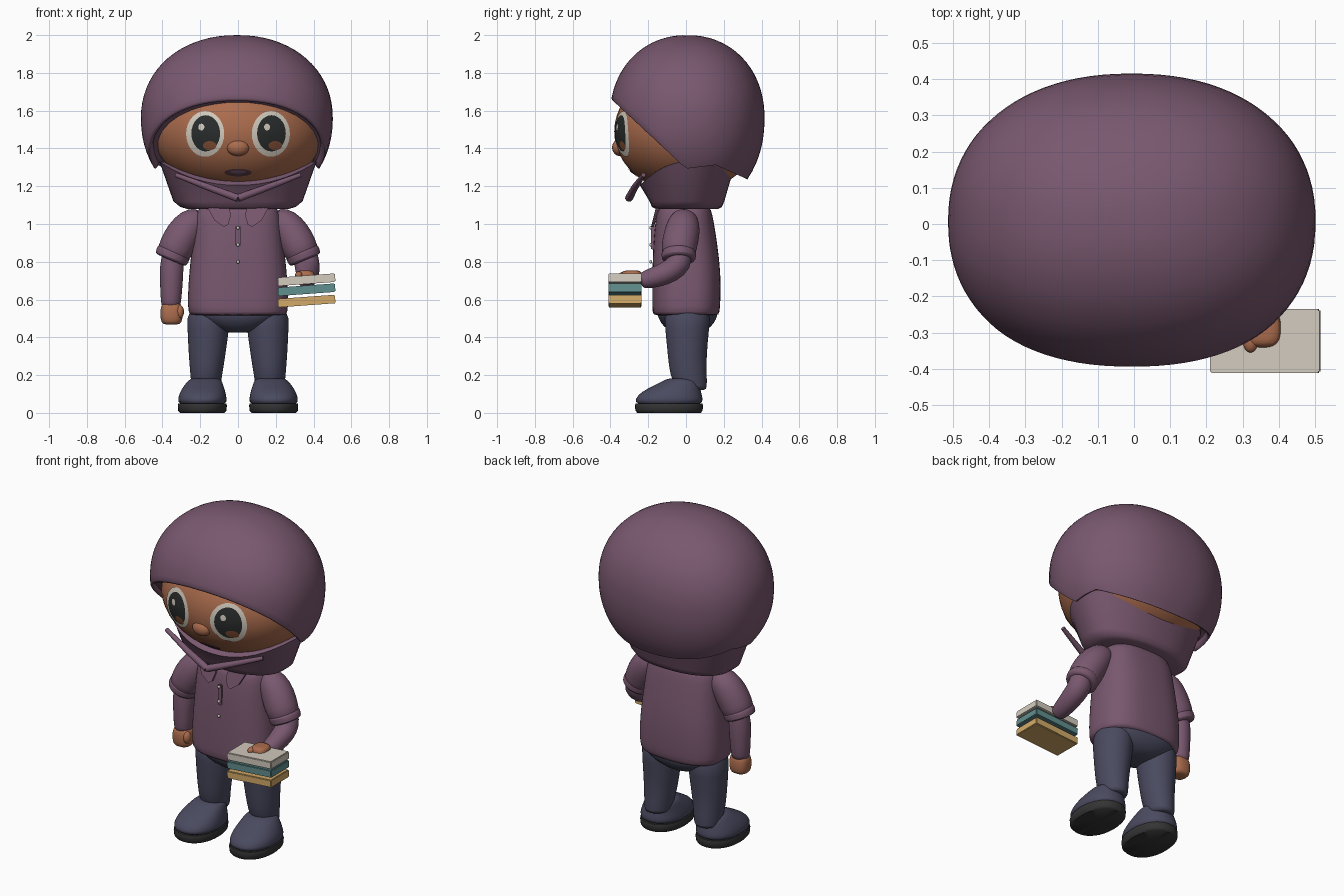
import bpy, bmesh, math
from math import sin, cos, pi, sqrt
from mathutils import Vector

cube = bpy.data.objects.get("Cube")
if cube:
    bpy.data.objects.remove(cube, do_unlink=True)
made = []


def material(name, r, g, b):
    m = bpy.data.materials.new(name)
    m.use_nodes = True
    lin = [((c / 255 + 0.055) / 1.055) ** 2.4 for c in (r, g, b)] + [1]
    m.diffuse_color = lin
    node = m.node_tree.nodes["Principled BSDF"]
    node.inputs["Base Color"].default_value = lin
    node.inputs["Roughness"].default_value = 0.8
    return m


PLUM = material("plum cloth", 121, 88, 111)
SKIN = material("warm skin", 171, 108, 77)
NAVY = material("slate navy", 74, 74, 96)
SOLE = material("black rubber", 52, 52, 53)
CREAM = material("cream", 211, 203, 190)
PUPIL = material("eye black", 42, 45, 45)
IRIS = material("iris brown", 130, 78, 52)
TEAL = material("teal cover", 97, 142, 142)
TAN = material("ochre cover", 211, 170, 104)
LIPS = material("mouth mauve", 92, 62, 70)


def finish(name, bm, mat, subdiv=0):
    bmesh.ops.recalc_face_normals(bm, faces=bm.faces)
    me = bpy.data.meshes.new(name)
    bm.to_mesh(me)
    bm.free()
    me.materials.append(mat)
    ob = bpy.data.objects.new(name, me)
    bpy.context.collection.objects.link(ob)
    if subdiv:
        mod = ob.modifiers.new("smooth", "SUBSURF")
        mod.levels = mod.render_levels = subdiv
    made.append(ob)
    return ob


def loft(name, rings, mat, subdiv=0):
    """Skin a list of rings and close both ends with fans."""
    bm = bmesh.new()
    vs = [[bm.verts.new(p) for p in ring] for ring in rings]
    n = len(vs[0])
    for a, b in zip(vs, vs[1:]):
        for i in range(n):
            j = (i + 1) % n
            bm.faces.new((a[i], a[j], b[j], b[i]))
    for ring in (vs[0], vs[-1]):
        mid = bm.verts.new(sum((v.co for v in ring), Vector()) / n)
        for i in range(n):
            bm.faces.new((ring[i], ring[(i + 1) % n], mid))
    return finish(name, bm, mat, subdiv)


def bulge(v, power):
    return math.copysign(abs(v) ** (2 / power), v)


def oval(z, cx, cy, rx, ry, power=2.0, n=32):
    return [Vector((cx + rx * bulge(cos(2 * pi * i / n), power),
                    cy + ry * bulge(sin(2 * pi * i / n), power), z)) for i in range(n)]


def tube(name, path, mat, subdiv=1, n=20):
    """Round limb through (x, y, z, radius) points."""
    pts = [Vector(p[:3]) for p in path]
    rings = []
    for k, p in enumerate(pts):
        d = (pts[min(k + 1, len(pts) - 1)] - pts[max(k - 1, 0)]).normalized()
        q = Vector((0, 0, -1)).rotation_difference(d)
        rings.append([p + q @ Vector((cos(2 * pi * i / n), sin(2 * pi * i / n), 0)) * path[k][3]
                      for i in range(n)])
    return loft(name, rings, mat, subdiv)


def ball(name, loc, radii, mat):
    bm = bmesh.new()
    bmesh.ops.create_uvsphere(bm, u_segments=40, v_segments=24, radius=1)
    for v in bm.verts:
        v.co = Vector(loc) + Vector(a * b for a, b in zip(v.co, radii))
    return finish(name, bm, mat)


def block(name, loc, size, mat, tilt=0.0, bevel=0.004):
    bm = bmesh.new()
    bmesh.ops.create_cube(bm, size=1)
    for v in bm.verts:
        v.co = Vector(a * b for a, b in zip(v.co, size))
    bmesh.ops.bevel(bm, geom=bm.edges[:], offset=bevel, segments=2, affect='EDGES')
    ob = finish(name, bm, mat)
    ob.location, ob.rotation_euler = loc, (0, tilt, 0)


# Head
HEAD_C, HEAD_R = Vector((0, 0, 1.49)), Vector((0.452, 0.38, 0.325))
ball("head", HEAD_C, HEAD_R, SKIN)
ball("nose", (0, -0.35, 1.405), (0.06, 0.041, 0.045), SKIN)


def face_patch(name, cx, cz, rx, rz, lift, mat, n=28):
    """Thin oval plate that follows the curve of the face."""
    bm = bmesh.new()
    rings = []
    for t in (0.02, 0.35, 0.7, 1.0):
        ring = []
        for i in range(n):
            x, z = cx + rx * t * cos(2 * pi * i / n), cz + rz * t * sin(2 * pi * i / n)
            f = 1 - (x / HEAD_R.x) ** 2 - ((z - HEAD_C.z) / HEAD_R.z) ** 2
            ring.append(bm.verts.new((x, -HEAD_R.y * sqrt(max(f, 0)) - lift, z)))
        rings.append(ring)
    bm.faces.new(rings[0])
    for a, b in zip(rings, rings[1:]):
        for i in range(n):
            j = (i + 1) % n
            bm.faces.new((a[i], a[j], b[j], b[i]))
    ob = finish(name, bm, mat)
    if ob.data.polygons[0].normal.y > 0:
        ob.data.flip_normals()


for side, s in (("right", -1), ("left", 1)):
    x = s * 0.174
    face_patch(side + "_eye_white", x, 1.477, 0.101, 0.121, 0.004, CREAM)
    face_patch(side + "_pupil", x + 0.003, 1.48, 0.076, 0.096, 0.007, PUPIL)
    face_patch(side + "_iris", x + 0.024, 1.415, 0.036, 0.024, 0.0095, IRIS)
    face_patch(side + "_eye_glint", x - 0.02, 1.513, 0.016, 0.018, 0.0095, CREAM)
face_patch("mouth", 0, 1.272, 0.073, 0.02, 0.004, LIPS)
face_patch("mouth_opening", 0, 1.276, 0.042, 0.008, 0.007, PLUM)

# Hood with a slanted face opening and a rolled rim
N = 96


def hood_point(theta, phi):
    r = bulge(sin(phi), 2.12)
    return Vector((-0.006 + 0.508 * r * bulge(cos(theta), 2.2), 0.006 + 0.41 * r * bulge(sin(theta), 2.2),
                   1.56 + (0.44 if phi < pi / 2 else 0.49) * bulge(cos(phi), 2.12)))


def rim_height(y):
    if y < 0:
        return 1.3 - 0.93 * y
    return 1.3 + 0.12 * y if y < 0.16 else 1.319 - 0.45 * (y - 0.16)


def rim_angle(theta):
    phi = 0.5
    while phi < 3:
        p = hood_point(theta, phi)
        if p.z < rim_height(p.y):
            break
        phi += 0.002
    return phi


angles = [2 * pi * i / N for i in range(N)]
rims = [rim_angle(a) for a in angles]
hood = [[hood_point(a, r * k / 24) for a, r in zip(angles, rims)] for k in range(1, 25)]
mid, edge = Vector((0, 0, 1.55)), hood[-1]
for scale, drop in ((0.99, 0.009), (0.972, 0.012), (0.953, 0.008), (0.94, -0.01)):
    hood.append([mid + (p - mid) * scale - Vector((0, 0, drop)) for p in edge])
loft("hood", hood, PLUM)

# Neck cowl, higher at the sides than under the chin
cowl = [oval(1.08, 0, 0.005, 0.27, 0.165, 2.4, 48), oval(1.09, 0, 0.005, 0.305, 0.185, 2.3, 48),
        oval(1.12, 0, 0.005, 0.342, 0.198, 2.2, 48)]
for k in (0.98, 1.0, 0.93):
    ring = oval(0, 0, 0.01, 0.42 * k, 0.255 * k, 2.1, 48)
    for p in ring:
        p.z = 1.33 - 0.13 * max(0, -p.y / 0.25) ** 2 - (0.012 if k == 0.98 else 0)
    cowl.append(ring)
loft("neck_cowl", cowl, PLUM)
for side, s in (("right", -1), ("left", 1)):
    tube(side + "_chin_band", [(s * 0.33, -0.225, 1.26, 0.012), (s * 0.16, -0.27, 1.196, 0.018),
                               (0, -0.302, 1.137, 0.021)], PLUM, 0, 10)

# Shirt
loft("shirt", [oval(z, 0, cy, rx, ry, 2.7) for z, cy, rx, ry in (
    (0.515, 0, 0.25, 0.17), (0.525, 0, 0.263, 0.178), (0.6, 0.002, 0.268, 0.182),
    (0.74, 0.003, 0.26, 0.182), (0.9, -0.004, 0.242, 0.17), (1.02, -0.008, 0.232, 0.154),
    (1.08, -0.008, 0.215, 0.142), (1.11, -0.005, 0.17, 0.11))], PLUM, 1)
block("placket", (0, -0.174, 0.927), (0.024, 0.02, 0.125), PLUM)
for k, z in enumerate((0.98, 0.89, 0.8)):
    ball("button_%d" % (k + 1), (0, -0.187, z), (0.009, 0.007, 0.009), CREAM)
for side, s in (("right", -1), ("left", 1)):
    bm = bmesh.new()
    outline = ((0.16, 1.085), (0.125, 1.02), (0.075, 0.985), (0.052, 0.997), (0.036, 1.05), (0.05, 1.09))
    face = bm.faces.new([bm.verts.new((s * x, -0.14 - (1.1 - z) * 0.25, z)) for x, z in outline])
    out = bmesh.ops.extrude_face_region(bm, geom=[face])["geom"]
    bmesh.ops.translate(bm, verts=[g for g in out if isinstance(g, bmesh.types.BMVert)], vec=(0, -0.016, 0))
    finish(side + "_shirt_collar", bm, PLUM)

# Sleeves, cuffs, forearms and hands
for side, s, y in (("right", -1, -0.025), ("left", 1, -0.038)):
    tube(side + "_sleeve", [(s * 0.19, -0.008, 1.03, 0.065), (s * 0.245, -0.012, 1.007, 0.086),
                            (s * 0.29, -0.022, 0.945, 0.097), (s * 0.325, y, 0.88, 0.095),
                            (s * 0.352, y, 0.82, 0.089)], PLUM)
    tube(side + "_cuff", [(s * 0.337, y, 0.857, 0.085), (s * 0.34, y, 0.85, 0.094),
                          (s * 0.354, y, 0.815, 0.092), (s * 0.357, y, 0.808, 0.08)], PLUM)
tube("right_forearm", [(-0.348, -0.022, 0.85, 0.066), (-0.353, -0.024, 0.7, 0.062),
                       (-0.355, -0.025, 0.57, 0.054), (-0.355, -0.025, 0.56, 0.045)], PLUM)
tube("left_forearm", [(0.358, -0.03, 0.86, 0.062), (0.364, -0.033, 0.79, 0.069), (0.37, -0.08, 0.75, 0.064),
                      (0.366, -0.16, 0.718, 0.056), (0.36, -0.24, 0.698, 0.047)], PLUM)
loft("right_hand", [oval(z, -0.352, -0.028, rx, ry, 2.6, 20) for z, rx, ry in (
    (0.58, 0.045, 0.04), (0.568, 0.056, 0.052), (0.53, 0.061, 0.057), (0.49, 0.058, 0.055),
    (0.472, 0.048, 0.045), (0.468, 0.03, 0.03))], SKIN, 1)
ball("right_thumb", (-0.308, -0.055, 0.535), (0.022, 0.026, 0.036), SKIN)
loft("left_hand", [oval(z, 0.356, -0.287, rx, ry, 2.8, 20) for z, rx, ry in (
    (0.68, 0.04, 0.045), (0.7, 0.05, 0.055), (0.73, 0.052, 0.056), (0.748, 0.046, 0.05),
    (0.754, 0.03, 0.035))], SKIN, 1)
ball("left_finger", (0.322, -0.327, 0.73), (0.02, 0.028, 0.018), SKIN)

# Stack of books
for name, z, mat in (("top_book", 0.705, CREAM), ("middle_book", 0.652, TEAL), ("bottom_book", 0.592, TAN)):
    block(name, (0.363, -0.323, z), (0.304, 0.177, 0.045), mat, -0.073)

# Trousers and shoes
loft("trouser_seat", [oval(z, 0, 0.008, rx, ry, 2.4) for z, rx, ry in (
    (0.425, 0.06, 0.06), (0.44, 0.11, 0.11), (0.48, 0.2, 0.145), (0.52, 0.248, 0.162),
    (0.57, 0.245, 0.16))], NAVY, 1)
for side, s in (("right", -1), ("left", 1)):
    loft(side + "_leg", [oval(z, s * x, y, rx, ry) for z, x, y, rx, ry in (
        (0.55, 0.155, 0.008, 0.114, 0.126), (0.46, 0.157, 0.006, 0.112, 0.118),
        (0.3, 0.164, 0.006, 0.097, 0.102), (0.2, 0.168, 0.012, 0.084, 0.098),
        (0.13, 0.17, 0.03, 0.076, 0.082), (0.12, 0.17, 0.035, 0.06, 0.065))], NAVY, 1)
    loft(side + "_shoe", [oval(z, s * x, y, rx, ry, 2.2) for z, x, y, rx, ry in (
        (0.04, 0.189, -0.09, 0.129, 0.179), (0.075, 0.189, -0.09, 0.13, 0.18),
        (0.11, 0.187, -0.08, 0.121, 0.16), (0.145, 0.181, -0.048, 0.104, 0.122),
        (0.172, 0.175, -0.025, 0.089, 0.092), (0.184, 0.173, -0.02, 0.07, 0.07))], NAVY, 1)
    loft(side + "_sole", [oval(z, s * 0.189, -0.09, rx, ry, 2.2) for z, rx, ry in (
        (0, 0.118, 0.168), (0.012, 0.128, 0.178), (0.04, 0.13, 0.18), (0.05, 0.127, 0.177))], SOLE)

# Smooth shading with crisp edges
bpy.ops.object.select_all(action='DESELECT')
for ob in made:
    ob.select_set(True)
bpy.context.view_layer.objects.active = made[0]
bpy.ops.object.shade_smooth_by_angle(angle=math.radians(50))
